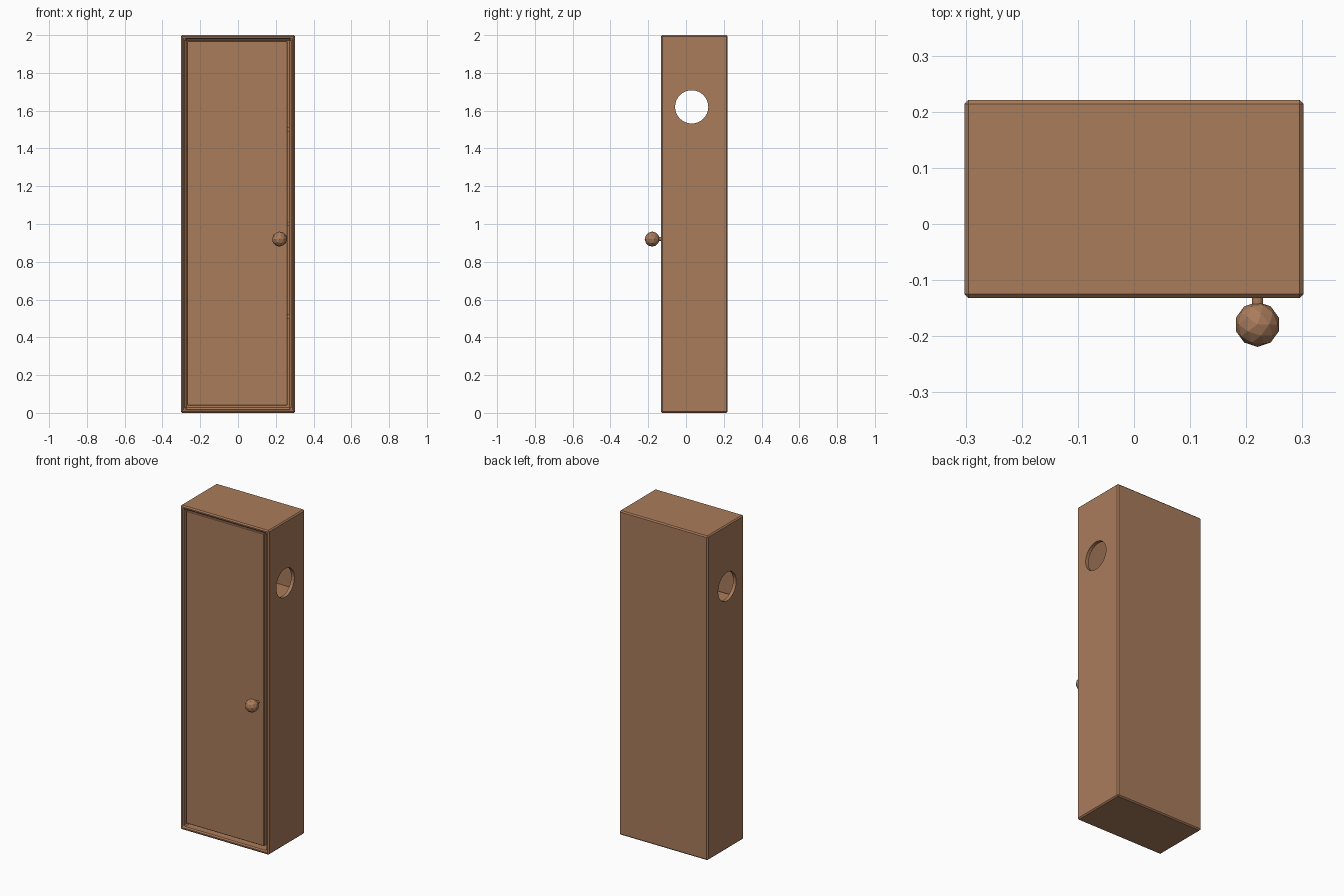
import bpy, bmesh, math
from mathutils import Matrix

if "Cube" in bpy.data.objects:
    bpy.data.objects.remove(bpy.data.objects["Cube"])

wood = bpy.data.materials.new("wood")
wood.diffuse_color = (0.40, 0.20, 0.105, 1)
wood.use_nodes = True
wood.node_tree.nodes["Principled BSDF"].inputs["Base Color"].default_value = wood.diffuse_color


def add_object(name, bm):
    mesh = bpy.data.meshes.new(name)
    bm.to_mesh(mesh)
    bm.free()
    mesh.materials.append(wood)
    ob = bpy.data.objects.new(name, mesh)
    bpy.context.collection.objects.link(ob)
    return ob


def box(name, lo, hi, bevel=0):
    bm = bmesh.new()
    bmesh.ops.create_cube(bm, size=1)
    for v in bm.verts:
        v.co = [lo[i] if v.co[i] < 0 else hi[i] for i in range(3)]
    ob = add_object(name, bm)
    if bevel:
        add_bevel(ob, bevel)
    return ob


def add_bevel(ob, width):
    mod = ob.modifiers.new("bevel", 'BEVEL')
    mod.width = width
    mod.segments = 1


def cylinder(name, radius, length, sides, axis, centre):
    bm = bmesh.new()
    rot = Matrix.Rotation(math.pi / 2, 4, axis)
    bmesh.ops.create_cone(bm, cap_ends=True, segments=sides, radius1=radius,
                          radius2=radius, depth=length,
                          matrix=Matrix.Translation(centre) @ rot)
    return add_object(name, bm)


W, FRONT, BACK, H, T = 0.302, -0.132, 0.221, 2.0, 0.03

# Hollow cabinet body, open at the front
bm = bmesh.new()
bmesh.ops.create_cube(bm, size=1)
for v in bm.verts:
    v.co = (math.copysign(W, v.co.x), FRONT if v.co.y < 0 else BACK,
            0 if v.co.z < 0 else H)
bm.normal_update()
mouth = next(f for f in bm.faces if f.normal.y < -0.9)
bmesh.ops.inset_region(bm, faces=[mouth], thickness=T)
res = bmesh.ops.extrude_discrete_faces(bm, faces=[mouth])
for v in res["faces"][0].verts:
    v.co.y = BACK - T
body = add_object("cabinet_body", bm)
add_bevel(body, 0.007)

# Round hole through both side walls
cutter = cylinder("hole_cutter", 0.088, 1.0, 32, 'Y', (0, 0.03, 1.62))
cutter.hide_render = True
cutter.hide_set(True)
cut = body.modifiers.new("side_holes", 'BOOLEAN')
cut.operation = 'DIFFERENCE'
cut.solver = 'EXACT'
cut.object = cutter

# Inner shelves
for i, z in enumerate((0.51, 1.0, 1.5)):
    box(f"shelf_{i + 1}", (-W + T, -0.085, z - 0.01), (W - T, BACK - T, z + 0.01))

# Inset door with a small gap on the opening side and below
box("door", (-0.27, -0.12, 0.04), (0.262, -0.095, 1.968), 0.003)

# Faceted door knob on a short stem
cylinder("knob_stem", 0.01, 0.06, 12, 'X', (0.22, -0.14, 0.92))
bm = bmesh.new()
bmesh.ops.create_icosphere(bm, subdivisions=2, radius=0.04,
                           matrix=Matrix.Translation((0.22, -0.179, 0.92)))
add_object("door_knob", bm)
